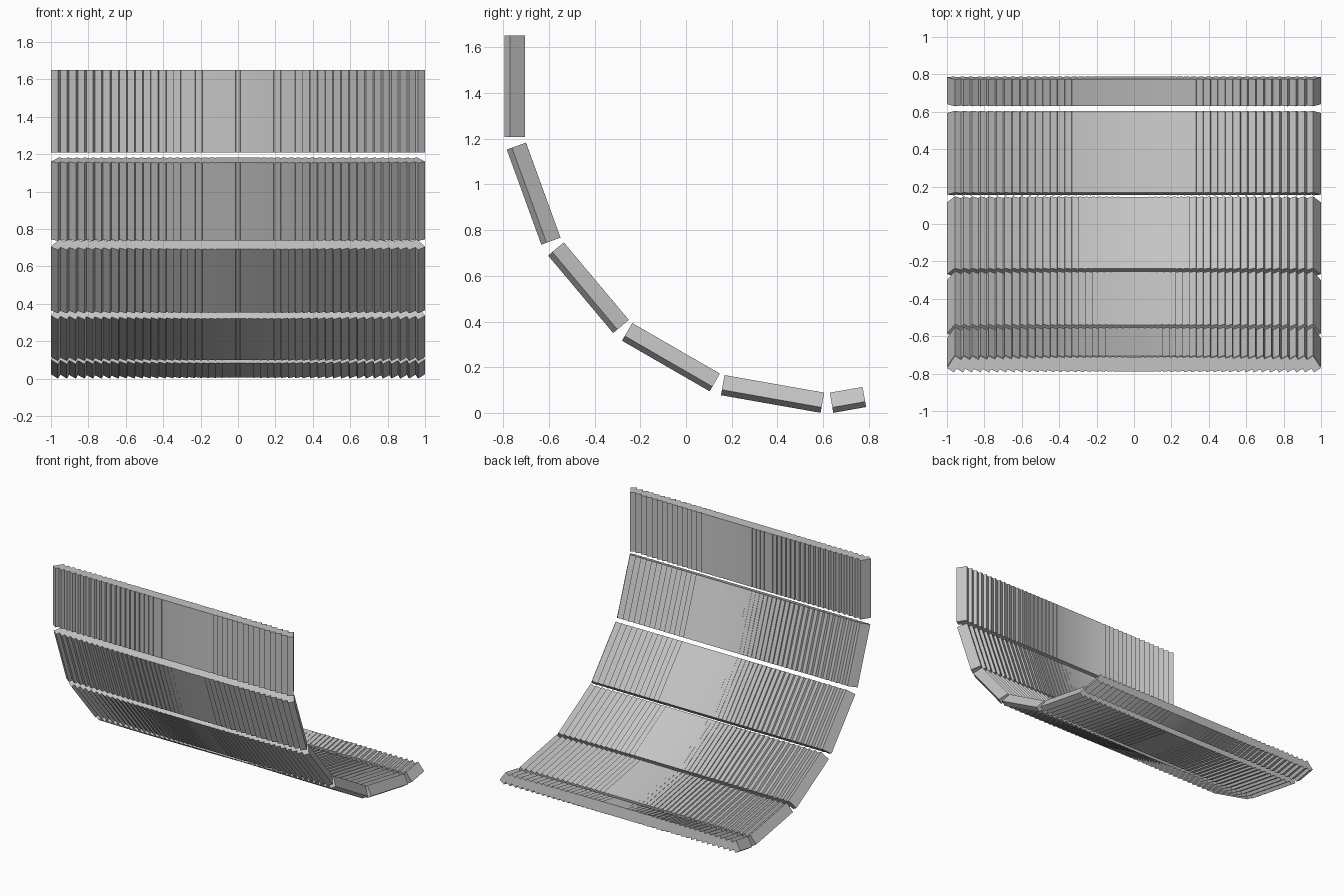
import bpy
import bmesh
from math import radians
from mathutils import Matrix

cube = bpy.data.objects.get("Cube")
if cube:
    bpy.data.objects.remove(cube, do_unlink=True)

# Single plain grey
grey = bpy.data.materials.new("plain_grey")
grey.use_nodes = True
colour = (0.55, 0.55, 0.55, 1)
grey.diffuse_color = colour
grey.node_tree.nodes["Principled BSDF"].inputs["Base Color"].default_value = colour

SLAT_WIDTH, SLAT_DEPTH = 0.044, 0.078
PER_SIDE = 24          # slats on each side of the middle one
MAX_TURN = radians(33)


def slat_row(name, y, z, tilt, length):
    """A row of slats, each turned further outwards towards the row's ends."""
    bm = bmesh.new()
    place = Matrix.Translation((0, y, z)) @ Matrix.Rotation(radians(tilt), 4, "X")
    size = Matrix.Diagonal((SLAT_WIDTH, SLAT_DEPTH, length, 1))
    for i in range(-PER_SIDE, PER_SIDE + 1):
        u = i / PER_SIDE
        x = 0.787 * u + 0.173 * u * abs(u)
        turn = Matrix.Translation((x, 0, 0)) @ Matrix.Rotation(MAX_TURN * u, 4, "Z")
        bmesh.ops.create_cube(bm, size=1, matrix=place @ turn @ size)
    mesh = bpy.data.meshes.new(name)
    bm.to_mesh(mesh)
    bm.free()
    mesh.materials.append(grey)
    bpy.context.collection.objects.link(bpy.data.objects.new(name, mesh))


# Rows follow an arc from the upright top row down to the short floor row
slat_row("top_row", -0.749, 1.430, 0, 0.443)
slat_row("upper_row", -0.667, 0.960, 20, 0.443)
slat_row("middle_row", -0.427, 0.548, 40, 0.443)
slat_row("lower_row", -0.066, 0.244, 60, 0.443)
slat_row("bottom_row", 0.379, 0.083, 80, 0.443)
slat_row("short_floor_row", 0.709, 0.057, 100, 0.146)
